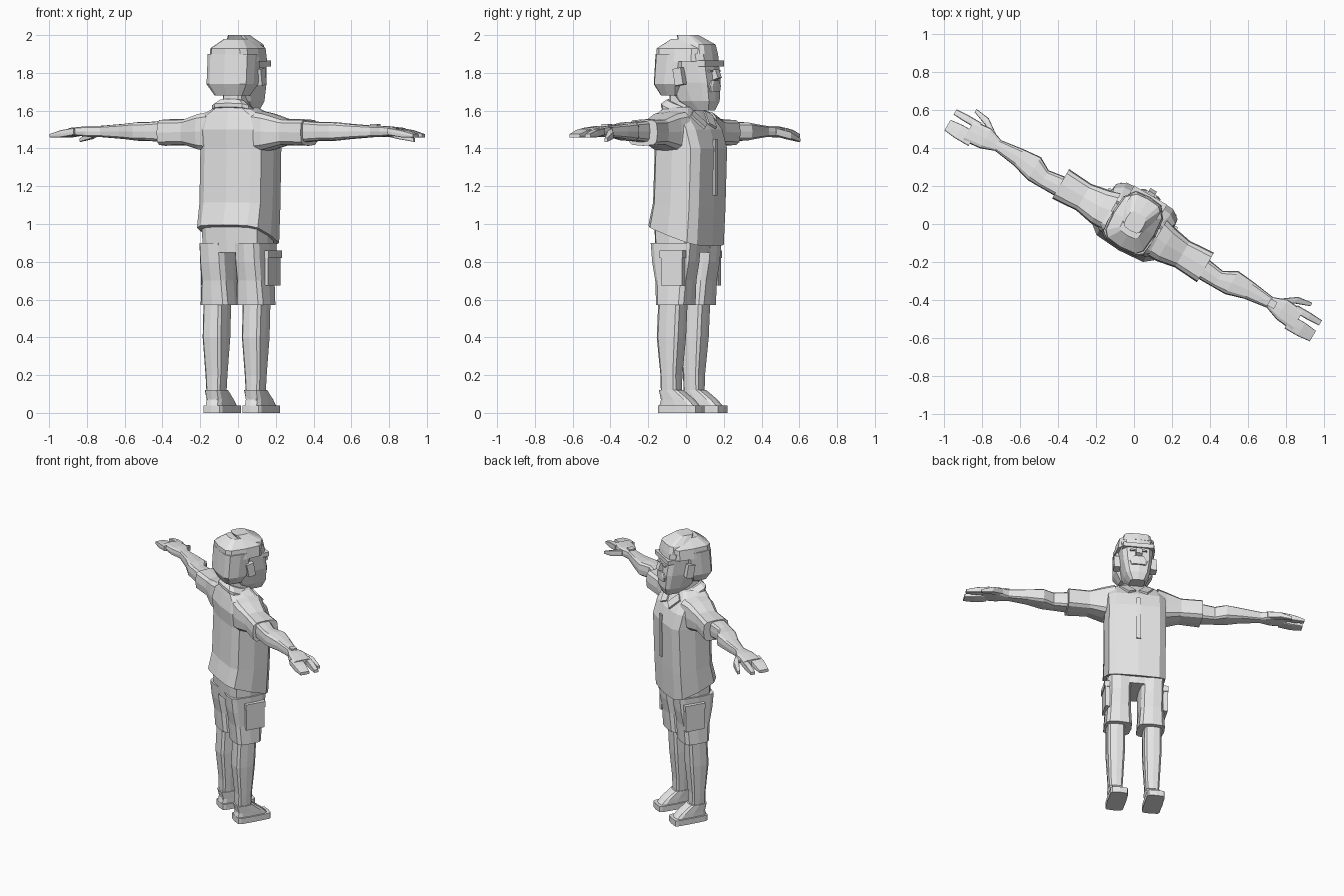
import bpy, bmesh
from math import radians, cos, sin, pi, copysign
from mathutils import Matrix, Vector

default_cube = bpy.data.objects.get("Cube")
if default_cube:
    bpy.data.objects.remove(default_cube)

# One plain grey for the whole figure
SHADE = .8
grey = bpy.data.materials.new("plain_grey")
grey.use_nodes = True
grey.diffuse_color = (SHADE, SHADE, SHADE, 1)
shader = grey.node_tree.nodes["Principled BSDF"]
shader.inputs["Base Color"].default_value = grey.diffuse_color

# The figure is built facing +y, then turned
turn = Matrix.Rotation(radians(-30), 4, "Z")

# Shared placements
arm_height = 1.49
leg_offset = .12
round_corner = .5
square_corner = .3


def finish(name, bm):
    """Turn the part into a named, flat-shaded object."""
    bmesh.ops.recalc_face_normals(bm, faces=bm.faces)
    bm.transform(turn)
    mesh = bpy.data.meshes.new(name)
    bm.to_mesh(mesh)
    bm.free()
    mesh.materials.append(grey)
    part = bpy.data.objects.new(name, mesh)
    bpy.context.collection.objects.link(part)


def outline(width, depth, corner, sides=12):
    """Rounded box cross-section, given by half sizes."""
    for index in range(sides):
        angle = 2 * pi * index / sides
        across, along = cos(angle), sin(angle)
        yield (width * copysign(abs(across) ** corner, across),
               depth * copysign(abs(along) ** corner, along))


def skin(name, rings):
    """Join rings of points into a closed surface."""
    bm = bmesh.new()
    rows = [[bm.verts.new(point) for point in ring] for ring in rings]
    for low, high in zip(rows, rows[1:]):
        for i in range(len(low)):
            bm.faces.new((low[i - 1], low[i], high[i], high[i - 1]))
    bm.faces.new(rows[0])
    bm.faces.new(rows[-1])
    finish(name, bm)


def upright(name, steps, offset=0, corner=round_corner):
    """Stack of sections: height, forward shift, half width, half depth, tilt."""
    rings = []
    for height, forward, width, depth, *tilt in steps:
        ring = [(x + offset, y + forward, height + sum(tilt) * y)
                for x, y in outline(width, depth, corner)]
        rings.append(ring)
    skin(name, rings)


def sideways(name, side, steps, droop=0, corner=round_corner):
    """Row of sections: reach, forward shift, half width, half thickness."""
    start = steps[0][0]
    rings = []
    for reach, forward, width, thickness in steps:
        level = arm_height - droop * (reach - start)
        ring = [(side * reach, y + forward, z + level)
                for y, z in outline(width, thickness, corner)]
        rings.append(ring)
    skin(name, rings)


def box(name, centre, size, tilt=0, roll=0, side=1):
    bm = bmesh.new()
    bmesh.ops.create_cube(bm, size=1)
    bm.transform(Matrix.Translation(centre)
                 @ Matrix.Rotation(radians(tilt), 4, "X")
                 @ Matrix.Rotation(radians(roll), 4, "Y")
                 @ Matrix.Diagonal(Vector(size).to_4d()))
    bm.transform(Matrix.Diagonal((side, 1, 1, 1)))
    finish(name, bm)


# Shirt, with the hem dropping towards the front
upright("shirt_body", [
    (.94, 0, .2, .16, -.35), (1.1, .02, .2, .15, -.1), (1.4, .03, .2, .15),
    (1.5, .01, .2, .14), (1.58, -.01, .18, .1), (1.62, -.02, .1, .08)])
upright("collar", [(1.58, -.01, .12, .1, -.4), (1.6, -.01, .12, .1, -.4),
                   (1.63, -.01, .08, .08, -.4)])
box("placket", (0, .18, 1.3), (.03, .01, .3))

# Shorts top, neck and head
upright("shorts_hips", [(.85, 0, .18, .12), (1, 0, .18, .13)])
upright("neck", [(1.5, -.02, .07, .07), (1.7, -.01, .06, .07)])
upright("face", [(1.6, .11, .05, .05), (1.65, .08, .08, .1),
                 (1.75, .05, .1, .13), (1.9, .03, .11, .13)])
upright("back_hair", [(1.68, -.06, .09, .06), (1.74, -.06, .13, .09),
                      (1.9, -.04, .13, .1)])
upright("top_hair", [(1.86, 0, .13, .14), (1.93, 0, .12, .14),
                     (1.98, 0, .06, .07)])
upright("front_hair_sweep", [(1.9, .08, .1, .08), (1.95, .07, .09, .08),
                             (2, .01, .05, .05)])
box("brow_band", (0, .14, 1.85), (.2, .07, .03))
box("nose", (0, .18, 1.79), (.04, .04, .05), tilt=20)
upright("mouth", [(1.7, .16, .05, .03), (1.73, .16, .06, .03),
                  (1.76, .16, .04, .03)])

# Everything that comes in pairs
for side, label in ((1, "left_"), (-1, "right_")):
    hip = side * leg_offset

    # Head and collar details
    box(label + "ear", (.12, .03, 1.78), (.04, .05, .09), tilt=10, side=side)
    box(label + "eye", (.04, .17, 1.81), (.03, .02, .01), side=side)
    box(label + "collar_flap", (.06, .11, 1.55), (.06, .02, .1),
        tilt=40, roll=30, side=side)

    # Sleeve and arm
    sideways(label + "sleeve", side, [
        (.14, 0, .11, .11), (.2, -.01, .1, .1), (.3, -.01, .08, .07),
        (.44, -.01, .09, .07)], droop=.02)
    sideways(label + "arm", side, [
        (.4, -.02, .06, .06), (.53, -.03, .05, .05), (.6, -.01, .07, .05),
        (.7, 0, .05, .04), (.84, 0, .03, .03)])

    # Hand
    sideways(label + "palm", side, [
        (.82, 0, .03, .03), (.9, 0, .06, .03), (1, -.01, .06, .02)])
    for finger, forward, width in (("fingers", -.04, .04),
                                   ("index_finger", .04, .02)):
        sideways(label + finger, side, [
            (.96, forward, width, .02), (1.04, forward, width, .02),
            (1.11, forward, width * .8, .01)], droop=.15, corner=square_corner)
    sideways(label + "thumb", side, [
        (.87, .03, .02, .02), (.94, .08, .02, .02), (1.02, .1, .01, .01)],
        droop=.3, corner=square_corner)

    # Shorts leg with cargo pocket
    upright(label + "shorts_leg", [
        (.57, 0, .09, .09), (.7, 0, .08, .1), (.8, 0, .08, .12),
        (.9, 0, .08, .13)], offset=hip * .9)
    box(label + "cargo_pocket", (.19, .03, .76), (.03, .13, .17), side=side)
    box(label + "pocket_flap", (.19, .03, .84), (.04, .14, .04), side=side)

    # Lower leg and shoe
    upright(label + "lower_leg", [
        (.05, -.02, .04, .05), (.2, -.02, .05, .05), (.4, -.02, .06, .07),
        (.6, -.01, .06, .07)], offset=hip)
    upright(label + "shoe_sole", [(0, .04, .06, .12), (.04, .04, .06, .12)],
            offset=hip, corner=square_corner)
    upright(label + "shoe_upper", [
        (.04, .03, .05, .11), (.07, .02, .05, .09), (.12, -.02, .05, .06)],
        offset=hip)

# Wrist watch
box("watch", (.84, 0, arm_height + .03), (.04, .04, .02))
